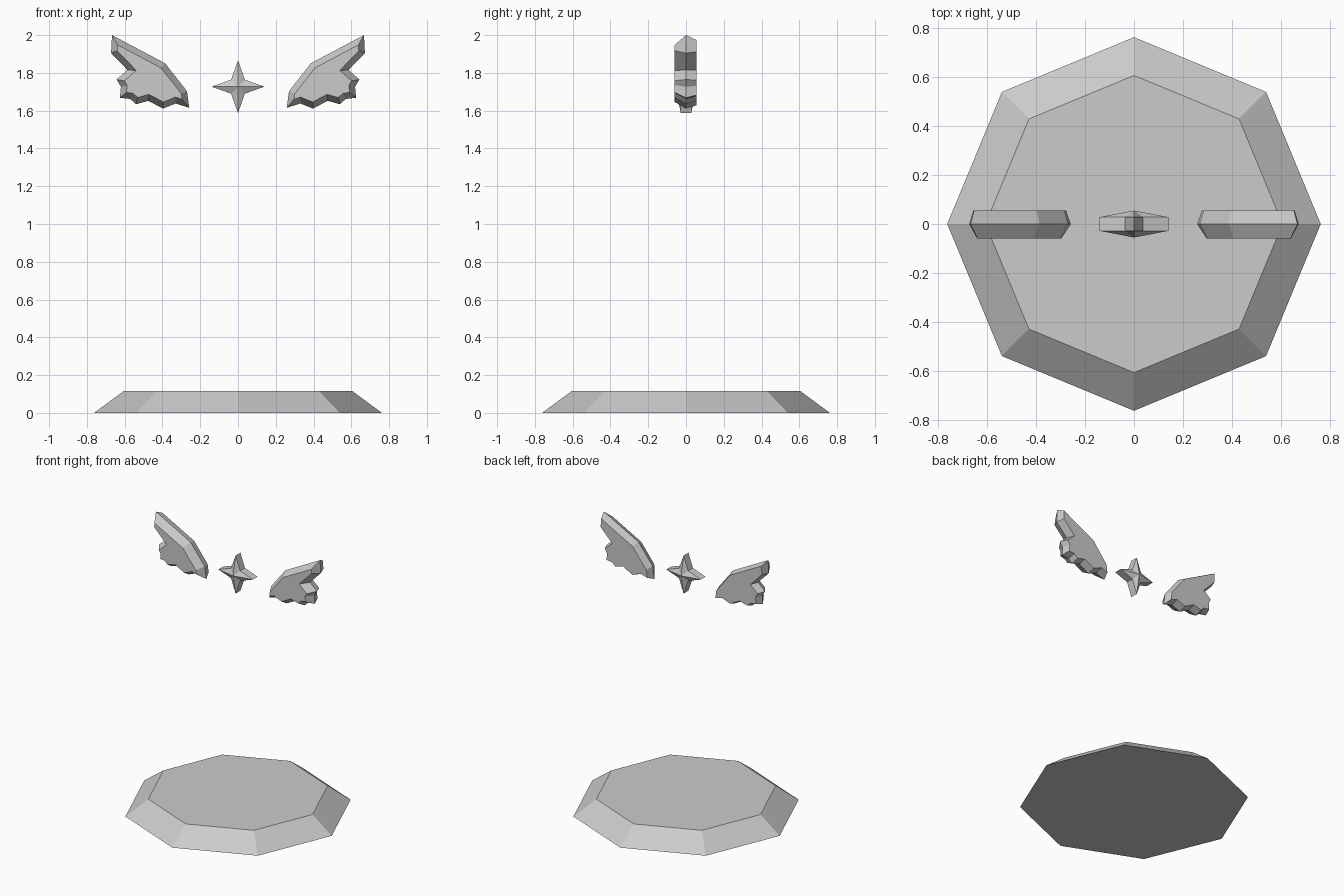
import bpy
import bmesh
import math
from mathutils import Vector

cube = bpy.data.objects.get("Cube")
if cube:
    bpy.data.objects.remove(cube, do_unlink=True)

# Single stone colour
stone = bpy.data.materials.new("light_grey_stone")
stone.use_nodes = True
colour = (0.6, 0.6, 0.6, 1)
stone.diffuse_color = colour
stone.node_tree.nodes["Principled BSDF"].inputs["Base Color"].default_value = colour


def finish(name, bm):
    bmesh.ops.recalc_face_normals(bm, faces=bm.faces)
    mesh = bpy.data.meshes.new(name)
    bm.to_mesh(mesh)
    bm.free()
    mesh.materials.append(stone)
    obj = bpy.data.objects.new(name, mesh)
    bpy.context.collection.objects.link(obj)
    return obj


def inset(points, d):
    """Mitred inward offset of a clockwise outline."""
    pts = [Vector(p) for p in points]
    result = []
    for i, p in enumerate(pts):
        a = (p - pts[i - 1]).normalized()
        b = (pts[(i + 1) % len(pts)] - p).normalized()
        na, nb = Vector((a.y, -a.x)), Vector((b.y, -b.x))
        result.append(p + (na + nb) * d / max(1 + na.dot(nb), 0.5))
    return result


def bridge(bm, a, b):
    for i in range(len(a)):
        bm.faces.new((a[i - 1], a[i], b[i], b[i - 1]))


# Wings: feathered outline, widest in the middle and bevelled to both faces
feathers = [(-.667, 2), (-.386, 1.851), (-.27, 1.703), (-.258, 1.615),
            (-.33, 1.638), (-.397, 1.611), (-.475, 1.652), (-.54, 1.634),
            (-.57, 1.662), (-.625, 1.668), (-.62, 1.727), (-.643, 1.765),
            (-.585, 1.815), (-.672, 1.905)]


def wing(name, side):
    bm = bmesh.new()
    rings = []
    for y, d in ((-.06, .032), (0, 0), (.055, .016)):
        rings.append([bm.verts.new((-side * p[0], y, p[1]))
                      for p in inset(feathers, d)])
    bridge(bm, rings[0], rings[1])
    bridge(bm, rings[1], rings[2])
    bm.faces.new(rings[0])
    bm.faces.new(rings[2])
    return finish(name, bm)


wing("left_wing", 1)
wing("right_wing", -1)

# Four-pointed star: thick rim with a raised centre on both faces
bm = bmesh.new()
rims = []
for y, peak in ((-.028, -.055), (.028, .055)):
    rim = []
    for i in range(8):
        r = .052 if i % 2 else .14
        t = i * math.pi / 4
        rim.append(bm.verts.new((r * math.cos(t), y, 1.727 + r * math.sin(t))))
    centre = bm.verts.new((0, peak, 1.727))
    for i in range(8):
        bm.faces.new((rim[i - 1], rim[i], centre))
    rims.append(rim)
bridge(bm, *rims)
finish("star", bm)

# Octagonal base with sloping sides
bm = bmesh.new()
bmesh.ops.create_cone(bm, cap_ends=True, segments=8, radius1=.762,
                      radius2=.606, depth=.115)
bmesh.ops.translate(bm, verts=bm.verts, vec=(0, 0, .0575))
finish("base", bm)
